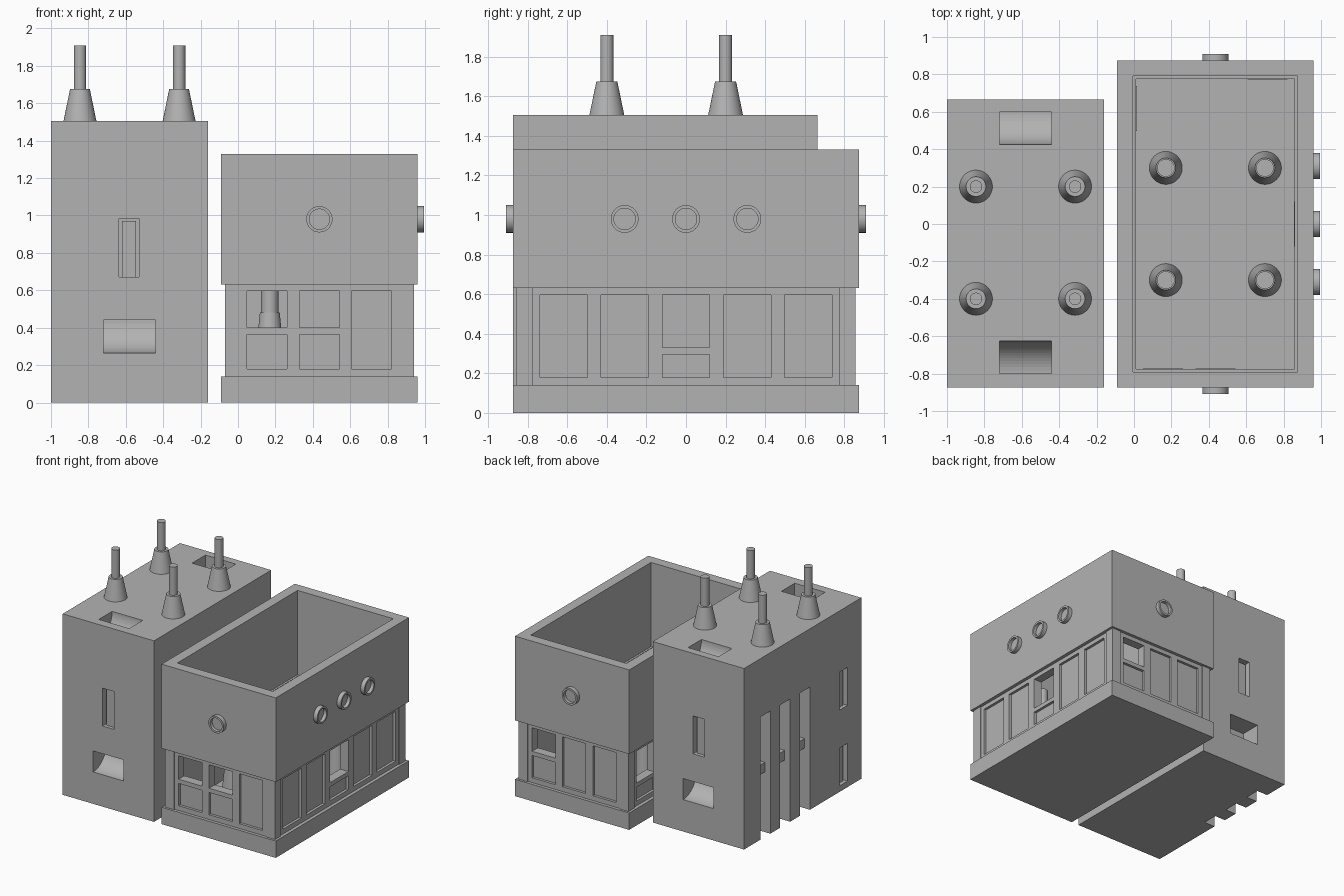
import bpy
import bmesh
import math
from mathutils import Matrix, Vector

cube = bpy.data.objects.get("Cube")
if cube:
    bpy.data.objects.remove(cube, do_unlink=True)

grey = bpy.data.materials.new("plain_grey")
grey.use_nodes = True
COLOUR = (0.45, 0.45, 0.45, 1)
grey.diffuse_color = COLOUR
grey.node_tree.nodes["Principled BSDF"].inputs["Base Color"].default_value = COLOUR


def finish(name, bm):
    bmesh.ops.recalc_face_normals(bm, faces=bm.faces)
    mesh = bpy.data.meshes.new(name)
    bm.to_mesh(mesh)
    bm.free()
    mesh.materials.append(grey)
    ob = bpy.data.objects.new(name, mesh)
    bpy.context.collection.objects.link(ob)
    return ob


def box(name, x, y, z):
    bm = bmesh.new()
    bmesh.ops.create_cube(bm, size=1)
    for v in bm.verts:
        v.co = Vector([(r[0] + r[1]) / 2 + c * (r[1] - r[0]) for c, r in zip(v.co, (x, y, z))])
    return finish(name, bm)


def lathe(name, profile, place, steps=48):
    """Spin a radius/height profile around z, then move it into place."""
    bm = bmesh.new()
    verts = [bm.verts.new((r, 0, h)) for r, h in profile]
    edges = [bm.edges.new(p) for p in zip(verts, verts[1:])]
    bmesh.ops.spin(bm, geom=verts + edges, cent=(0, 0, 0), axis=(0, 0, 1),
                   angle=math.tau, steps=steps)
    bmesh.ops.remove_doubles(bm, verts=bm.verts, dist=0.0001)
    bmesh.ops.transform(bm, matrix=place, verts=bm.verts)
    ob = finish(name, bm)
    smooth(ob)
    return ob


def smooth(ob):
    bpy.ops.object.select_all(action='DESELECT')
    ob.select_set(True)
    bpy.context.view_layer.objects.active = ob
    bpy.ops.object.shade_smooth_by_angle(angle=math.radians(25))


def scoop(x, outer, top, along):
    """Quarter-round cutter: its axis lies at (outer, top), bulging towards 'along' and down."""
    bm = bmesh.new()
    arc = [(outer, top)]
    for i in range(17):
        a = math.pi / 2 * i / 16
        arc.append((outer + along * 0.175 * math.cos(a), top - 0.175 * math.sin(a)))
    face = bm.faces.new([bm.verts.new((x[0], y, z)) for y, z in arc])
    new = bmesh.ops.extrude_face_region(bm, geom=[face])["geom"]
    bmesh.ops.translate(bm, vec=(x[1] - x[0], 0, 0),
                        verts=[v for v in new if isinstance(v, bmesh.types.BMVert)])
    return finish("scoop_cutter", bm)


def cut(target, cutters):
    for c in cutters:
        mod = target.modifiers.new("cut", 'BOOLEAN')
        mod.operation, mod.solver, mod.object = 'DIFFERENCE', 'EXACT', c
    bpy.context.view_layer.update()
    graph = bpy.context.evaluated_depsgraph_get()
    mesh = bpy.data.meshes.new_from_object(target.evaluated_get(graph))
    target.modifiers.clear()
    target.data = mesh
    for c in cutters:
        bpy.data.objects.remove(c, do_unlink=True)


# Tall block: sizes and openings
X0, X1, Y0, Y1, TOP = -1.0, -0.16, -0.875, 0.665, 1.505
tower = box("tower_block", (X0, X1), (Y0, Y1), (0, TOP))
cutters = []
vent_x = (-0.72, -0.44)
for face, s, end in ((Y0, 1, -0.80), (Y1, -1, 0.60)):
    # upright slot with a bar inside, and curved vents on wall and roof
    cutters.append(box("slot", (-0.635, -0.53), sorted((face - s * 0.1, face + s * 0.08)), (0.67, 0.985)))
    box("slot_bar", (-0.62, -0.545), sorted((face + s * 0.03, face + s * 0.085)), (0.67, 0.97))
    cutters.append(scoop(vent_x, face, 0.44, s))
    cutters.append(scoop(vent_x, end, TOP, s))
for y in (0.385, 0.125, -0.135):
    # tall grooves on the outer side, each with a crossbar
    cutters.append(box("groove", (X0 - 0.1, X0 + 0.1), (y - 0.065, y + 0.065), (-0.1, 1.02)))
    box("groove_crossbar", (X0 + 0.05, X0 + 0.105), (y - 0.065, y + 0.065), (0.5, 0.58))
for z in (0.05, 0.68):
    cutters.append(box("side_slot", (X0 - 0.1, X0 + 0.08), (-0.695, -0.59), (z, z + 0.315)))
    box("side_slot_bar", (X0 + 0.03, X0 + 0.085), (-0.68, -0.605), (z, z + 0.3))
cut(tower, cutters)

# Roof pegs
for x in (-0.845, -0.315):
    for y in (-0.4, 0.2):
        lathe("roof_peg", [(0, 0), (0.088, 0), (0.053, 0.17), (0.033, 0.17), (0.033, 0.405), (0, 0.405)],
              Matrix.Translation((x, y, TOP)))

# Open hall: base, upper band
BX, BY, CX = (-0.09, 0.96), (-0.875, 0.875), 0.435
box("hall_base", BX, BY, (0, 0.14))
band = box("upper_band", BX, BY, (0.63, 1.33))
cut(band, [box("band_hollow", (-0.005, 0.875), (-0.79, 0.79), (0.5, 1.5))])

# Hall walls with recessed panels and a few windows
WX, WY = 0.505, 0.857
walls = box("panel_walls", (CX - WX, CX + WX), (-WY, WY), (0.14, 0.63))
cutters = [box("hollow", (CX - 0.423, CX + 0.423), (-0.775, 0.775), (0, 1))]


def wall_box(name, side, u, depth, z):
    """Box on a wall: u runs along the wall, depth is measured inward."""
    axis, s = side
    if axis == 'y':
        return box(name, u, sorted(s * (WY - d) for d in depth), z)
    return box(name, sorted(CX + s * (WX - d) for d in depth), u, z)


def panels(side, centres, half, windows, sill):
    ends = (centres[0] - half - 0.038, centres[-1] + half + 0.038)
    cutters.append(wall_box("field", side, ends, (-0.1, 0.008), (0.1, 0.7)))
    for i, c in enumerate(centres):
        u = (c - half, c + half)
        cutters.append(wall_box("panel", side, u, (-0.1, 0.03), (0.18, 0.595)))
        if i in windows:
            cutters.append(wall_box("window", side, u, (-0.1, 0.2), (sill, 0.595)))
            wall_box("window_sill", side, u, (0.008, 0.085), (sill - 0.035, sill))


short = [CX + 0.28 * i for i in (-1, 0, 1)]
long = [0.309 * i for i in (-2, -1, 0, 1, 2)]
panels(('y', -1), short, 0.107, (0, 1), 0.4)
panels(('y', 1), short, 0.107, (2,), 0.4)
panels(('x', 1), long, 0.12, (2,), 0.33)
panels(('x', -1), long, 0.12, (4,), 0.33)
cut(walls, cutters)

# Pegs standing on the hall floor
for x in (0.17, 0.70):
    for y in (-0.3, 0.3):
        lathe("floor_peg", [(0, 0), (0.088, 0), (0.053, 0.34), (0.047, 0.34), (0.047, 0.51), (0, 0.51)],
              Matrix.Translation((x, y, 0.14)))

# Round portholes
rim = [(0, -0.01), (0.07, -0.01), (0.07, 0.035), (0.054, 0.035), (0.054, 0.008), (0, 0.008)]
spots = [((BX[1], y, 0.98), (1, 0, 0)) for y in (-0.31, 0, 0.31)]
spots += [((CX, s * BY[1], 0.98), (0, s, 0)) for s in (-1, 1)]
for spot, normal in spots:
    turn = Vector((0, 0, 1)).rotation_difference(Vector(normal)).to_matrix().to_4x4()
    lathe("porthole", rim, Matrix.Translation(spot) @ turn)
